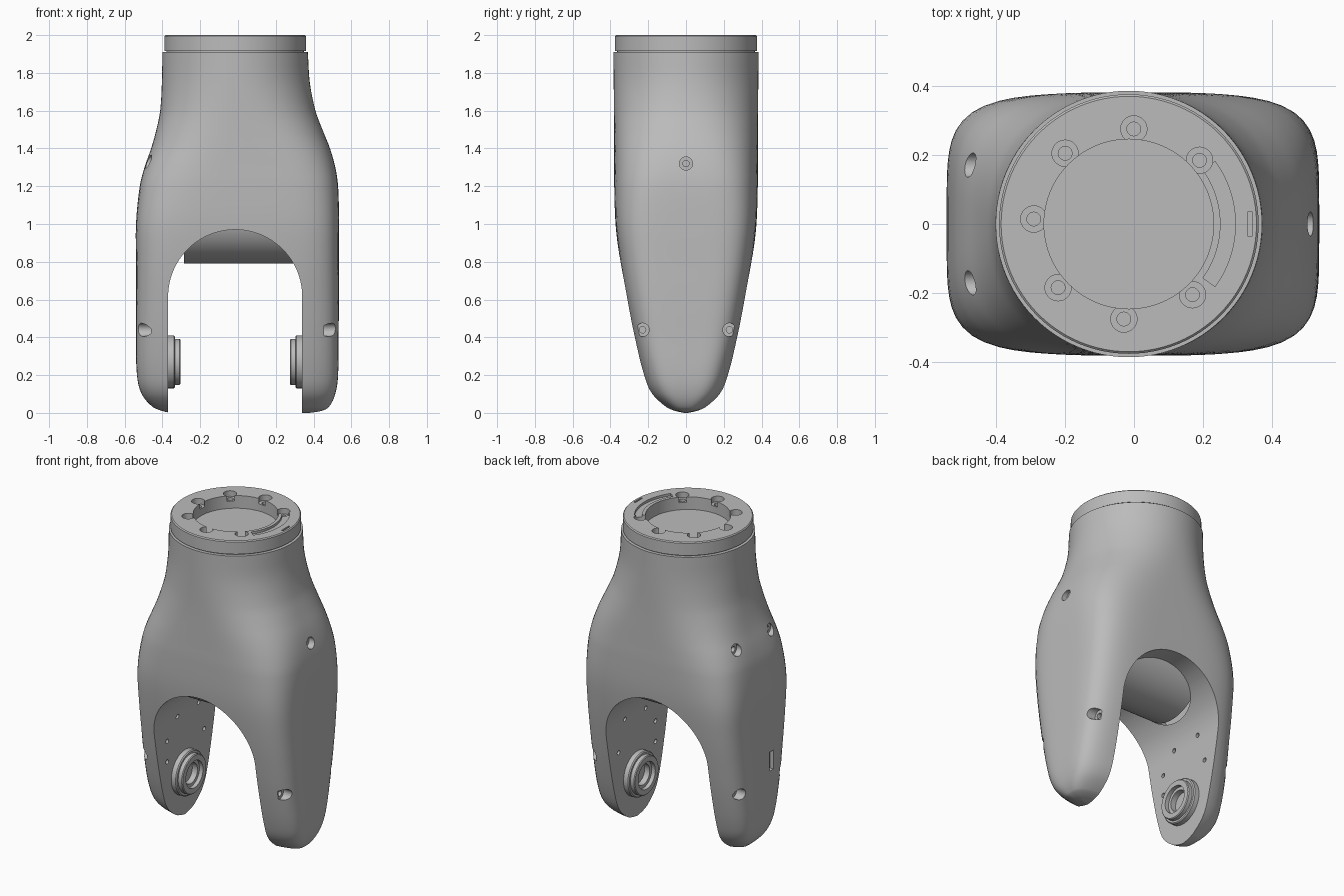
import bpy, bmesh
from math import pi, sin, cos, radians
from mathutils import Matrix, Vector

cube = bpy.data.objects.get("Cube")
if cube:
    bpy.data.objects.remove(cube, do_unlink=True)

grey = bpy.data.materials.new("satin grey")
grey.use_nodes = True
grey.diffuse_color = (0.5, 0.5, 0.5, 1)
grey.node_tree.nodes["Principled BSDF"].inputs["Base Color"].default_value = grey.diffuse_color

CX = -0.015          # axis of the neck and fork
LEFT, RIGHT = 0.34, -0.37   # inner faces of the two legs


def finish(bm, name):
    bmesh.ops.recalc_face_normals(bm, faces=bm.faces[:])
    mesh = bpy.data.meshes.new(name)
    bm.to_mesh(mesh)
    bm.free()
    mesh.materials.append(grey)
    obj = bpy.data.objects.new(name, mesh)
    bpy.context.collection.objects.link(obj)
    return obj


def bridge(bm, rings):
    n = len(rings[0])
    for a, b in zip(rings, rings[1:]):
        for i in range(n):
            j = (i + 1) % n
            bm.faces.new((a[i], a[j], b[j], b[i]))
    bm.faces.new(rings[0])
    bm.faces.new(rings[-1])


def rod(name, radius, start, end, segments=32):
    start, end = Vector(start), Vector(end)
    axis = end - start
    place = Matrix.Translation((start + end) / 2) @ axis.to_track_quat('Z', 'Y').to_matrix().to_4x4()
    bm = bmesh.new()
    bmesh.ops.create_cone(bm, cap_ends=True, segments=segments, radius1=radius,
                          radius2=radius, depth=axis.length, matrix=place)
    return finish(bm, name)


def box(name, low, high):
    low, high = Vector(low), Vector(high)
    bm = bmesh.new()
    bmesh.ops.create_cube(bm, size=1, matrix=Matrix.Translation((low + high) / 2)
                          @ Matrix.Diagonal((*(high - low), 1)))
    return finish(bm, name)


def lathe(name, profile, matrix, segments=96):
    bm = bmesh.new()
    rings = [[bm.verts.new(matrix @ Vector((r * cos(2 * pi * i / segments), r * sin(2 * pi * i / segments), h)))
              for i in range(segments)] for r, h in profile]
    bridge(bm, rings)
    return finish(bm, name)


def combine(target, tool, operation='DIFFERENCE'):
    mod = target.modifiers.new("cut", 'BOOLEAN')
    mod.operation, mod.solver, mod.object = operation, 'EXACT', tool
    bpy.context.view_layer.update()
    graph = bpy.context.evaluated_depsgraph_get()
    mesh = bpy.data.meshes.new_from_object(target.evaluated_get(graph))
    target.modifiers.clear()
    target.data = mesh
    bpy.data.objects.remove(tool, do_unlink=True)


# Body shell: height, right x, left x, half depth, squareness
stations = [
    (0, -.36, .38, .015, 3), (.01, -.40, .44, .066, 3.2), (.03, -.45, .48, .113, 3.5),
    (.1, -.51, .515, .188, 4), (.2, -.535, .53, .229, 4.5), (.4, -.54, .532, .277, 5),
    (.6, -.54, .535, .317, 5), (.8, -.54, .535, .35, 5), (1, -.54, .535, .373, 4.8),
    (1.2, -.52, .53, .38, 4), (1.3, -.495, .515, .38, 3.5), (1.4, -.46, .487, .38, 3),
    (1.5, -.432, .447, .38, 2.6), (1.6, -.412, .41, .381, 2.3), (1.75, -.403, .38, .383, 2.05),
    (1.91, -.4, .37, .385, 2)]


def spline(p0, p1, p2, p3, t):
    # Blend with slopes scaled to the uneven heights
    span = p2[0] - p1[0]
    z = p1[0] + t * span
    out = [z]
    for k in range(1, 5):
        m1 = (p2[k] - p0[k]) / (p2[0] - p0[0]) * span
        m2 = (p3[k] - p1[k]) / (p3[0] - p1[0]) * span
        s = 1 - t
        out.append(p1[k] * s * s * (1 + 2 * t) + m1 * t * s * s + p2[k] * t * t * (3 - 2 * t) - m2 * t * t * s)
    return out


levels = []
for i in range(len(stations) - 1):
    ctrl = [stations[max(0, min(len(stations) - 1, i + d))] for d in (-1, 0, 1, 2)]
    levels += [spline(*ctrl, t / 4) for t in range(4)]
levels.append(stations[-1])

bm = bmesh.new()
rings = []
for z, lo, hi, depth, n in levels:
    ring = []
    for i in range(96):
        c, s = cos(2 * pi * i / 96), sin(2 * pi * i / 96)
        r = (abs(c) ** n + abs(s) ** n) ** (-1 / n)
        ring.append(bm.verts.new(((lo + hi) / 2 + (hi - lo) / 2 * r * c, depth * r * s, z)))
    rings.append(ring)
bridge(bm, rings)
body = finish(bm, "fork_body")

# Arched opening between the legs
arch_r = (LEFT - RIGHT) / 2
bm = bmesh.new()
outline = [(RIGHT, -.1), (LEFT, -.1)] + [
    (CX + arch_r * cos(pi * i / 64), .615 + arch_r * sin(pi * i / 64)) for i in range(65)]
bridge(bm, [[bm.verts.new((x, y, z)) for x, z in outline] for y in (-.6, .6)])
combine(body, finish(bm, "arch_cutter"))

# Cross drum housing under the arch, with the pocket beside it
combine(body, rod("pocket_cutter", .27, (-.43, 0, 1.06), (-.284, 0, 1.06), 64))
drum = rod("cross_drum", .27, (-.285, 0, 1.06), (.32, 0, 1.06), 96)

# Screw holes on the outer faces: side, y, z, depth position
screws = [(1, 0, 1.32, .475), (1, .23, .44, .455), (1, -.23, .44, .455),
          (-1, .17, 1.33, .45), (-1, -.17, 1.33, .45),
          (-1, .2, .44, .47), (-1, -.22, .44, .46)]
for side, y, z, x in screws:
    combine(body, rod("screw_cutter", .035, (side * x, y, z), (side * .7, y, z)))
    combine(body, rod("screw_core_cutter", .017, (side * (x - .04), y, z), (side * .7, y, z), 16))
combine(body, box("side_slot_cutter", (-.7, -.105, .49), (-.515, -.065, .61)))

# Small holes on the inner leg faces
for face, out in ((LEFT, 1), (RIGHT, -1)):
    for y, z in ((.13, .66), (-.08, .65), (-.18, .53), (.19, .47), (-.18, .4)):
        combine(body, rod("pin_cutter", .014, (face - out * .02, y, z), (face + out * .04, y, z), 12))

# Stepped bearing bosses facing each other
boss = [(.14, -.01), (.14, .03), (.134, .036), (.122, .036), (.122, .06), (.117, .065),
        (.085, .065), (.085, .04), (.065, .04), (.065, .004)]
bosses = []
for label, x, turn in (("left_boss", LEFT, -pi / 2), ("right_boss", RIGHT, pi / 2)):
    place = Matrix.Translation((x, 0, .27)) @ Matrix.Rotation(turn, 4, 'Y')
    bosses.append(lathe(label, boss, place, 64))

# Mounting ring on the neck
flange = lathe("mounting_ring", [
    (.364, 1.9), (.364, 1.917), (.375, 1.917), (.375, 1.994), (.369, 2),
    (.245, 2), (.245, 1.92)], Matrix.Translation((CX, 0, 0)))

# Seven counterbored holes around the ring
for k in range(1, 8):
    a = radians(45 * k - 3)
    x, y = CX + .275 * cos(a), .275 * sin(a)
    combine(flange, rod("bore_cutter", .038, (x, y, 1.965), (x, y, 2.1)))
    combine(flange, rod("bore_core_cutter", .02, (x, y, 1.935), (x, y, 2.1), 20))

# Curved groove and index notch in place of the eighth hole
bm = bmesh.new()
groove = []
for base, radius, sweep in ((-36, .308, 1), (36, .265, -1)):
    for i in range(25):
        a = radians(base + sweep * 3 * i)
        groove.append((CX + radius * cos(a), radius * sin(a)))
bridge(bm, [[bm.verts.new((x, y, z)) for x, y in groove] for z in (1.985, 2.1)])
combine(flange, finish(bm, "groove_cutter"))
combine(flange, box("notch_cutter", (.33, -.036, 1.985), (.341, .036, 2.1)))

# Smooth shading with crisp cut edges
bpy.ops.object.select_all(action='DESELECT')
for obj in (body, drum, flange, *bosses):
    obj.select_set(True)
bpy.context.view_layer.objects.active = body
bpy.ops.object.shade_smooth_by_angle(angle=radians(32))
